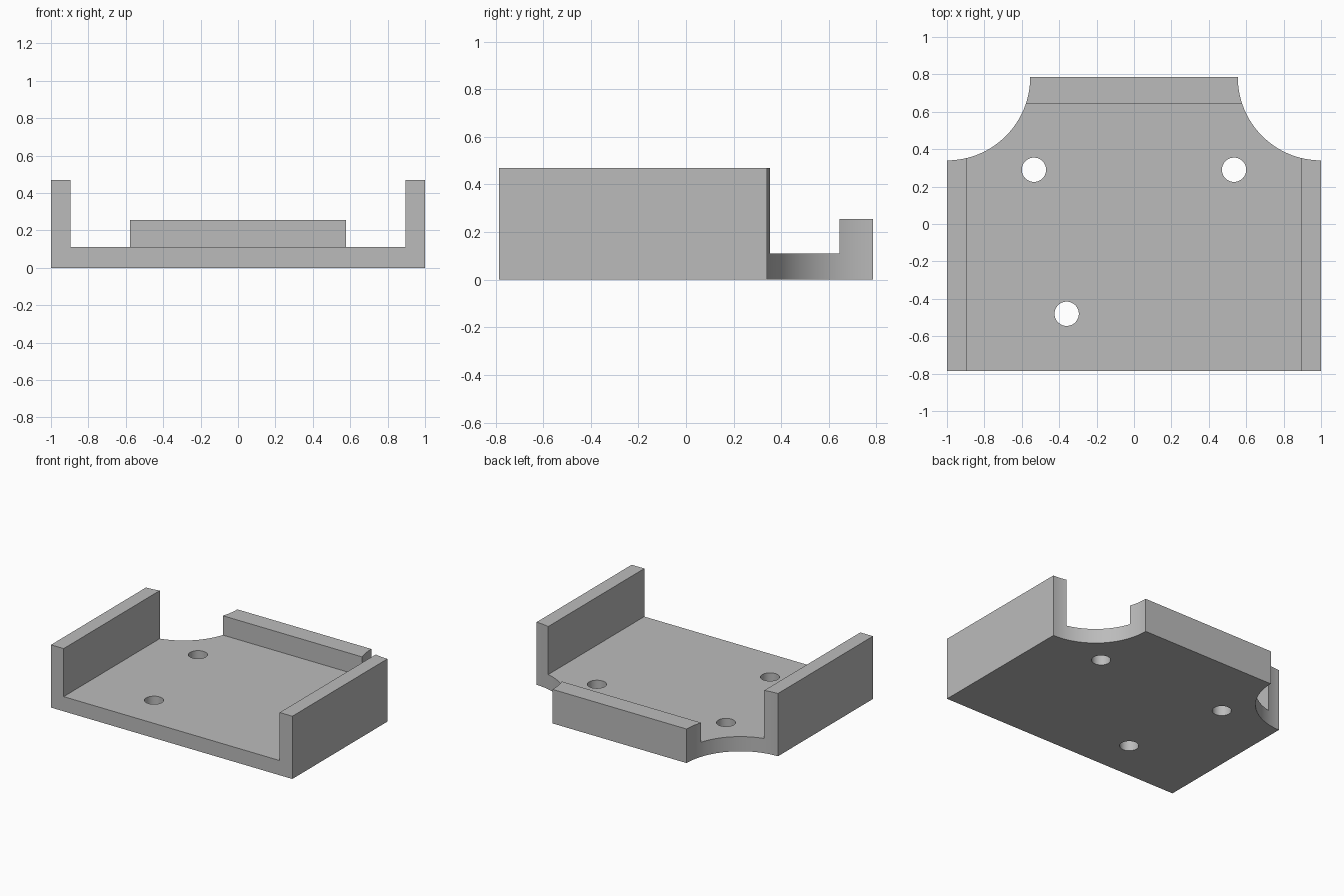
import bpy, bmesh, math

cube = bpy.data.objects.get("Cube")
if cube:
    bpy.data.objects.remove(cube, do_unlink=True)

W, D, H = 1.0, 0.785, 0.47       # half width, half depth, wall height
FLOOR, RIDGE_TOP = 0.11, 0.255
INNER_X, RIDGE_Y = 0.895, 0.645
CORNER_R, HOLE_R = 0.445, 0.065

grey = bpy.data.materials.new("plain grey")
grey.use_nodes = True
colour = (0.5, 0.5, 0.5, 1)
grey.diffuse_color = colour
grey.node_tree.nodes["Principled BSDF"].inputs["Base Color"].default_value = colour


def prism(name, outline, z0, z1):
    """Extrude a counter-clockwise outline from z0 to z1."""
    bm = bmesh.new()
    face = bm.faces.new([bm.verts.new((x, y, z0)) for x, y in outline])
    grown = bmesh.ops.extrude_face_region(bm, geom=[face])["geom"]
    bmesh.ops.translate(bm, vec=(0, 0, z1 - z0),
                        verts=[g for g in grown if isinstance(g, bmesh.types.BMVert)])
    bmesh.ops.recalc_face_normals(bm, faces=bm.faces)
    mesh = bpy.data.meshes.new(name)
    bm.to_mesh(mesh)
    bm.free()
    mesh.materials.append(grey)
    obj = bpy.data.objects.new(name, mesh)
    bpy.context.collection.objects.link(obj)
    return obj


def arc(cx, cy, r, start, end, n):
    angles = [math.radians(start + (end - start) * i / n) for i in range(n + 1)]
    return [(cx + r * math.cos(a), cy + r * math.sin(a)) for a in angles]


def rect(x, y0, y1):
    return [(-x, y0), (x, y0), (x, y1), (-x, y1)]


def cut(obj, cutter):
    cutter.hide_render = True
    bpy.context.view_layer.objects.active = obj
    mod = obj.modifiers.new("cut", 'BOOLEAN')
    mod.operation, mod.solver, mod.object = 'DIFFERENCE', 'EXACT', cutter
    bpy.ops.object.modifier_apply(modifier=mod.name)
    bpy.data.objects.remove(cutter, do_unlink=True)


# Solid block with both back corners scooped out
outline = [(-W, -D), (W, -D)]
outline += arc(W, D, CORNER_R, 270, 180, 32)
outline += arc(-W, D, CORNER_R, 0, -90, 32)
tray = prism("bracket_tray", outline, 0, H)

# Open channel between the side walls, and the lower back ridge
cut(tray, prism("channel_cutter", rect(INNER_X, -1, RIDGE_Y), FLOOR, 1))
cut(tray, prism("ridge_cutter", rect(INNER_X, 0.5, 1), RIDGE_TOP, 1))

# Three screw holes through the floor
for x, y in [(-0.535, 0.29), (0.535, 0.29), (-0.36, -0.48)]:
    cut(tray, prism("hole_cutter", arc(x, y, HOLE_R, 0, 360, 48)[:-1], -0.1, 0.3))

# Smooth curved walls, crisp edges
bpy.ops.object.select_all(action='DESELECT')
tray.select_set(True)
bpy.context.view_layer.objects.active = tray
bpy.ops.object.shade_smooth_by_angle(angle=math.radians(30))
